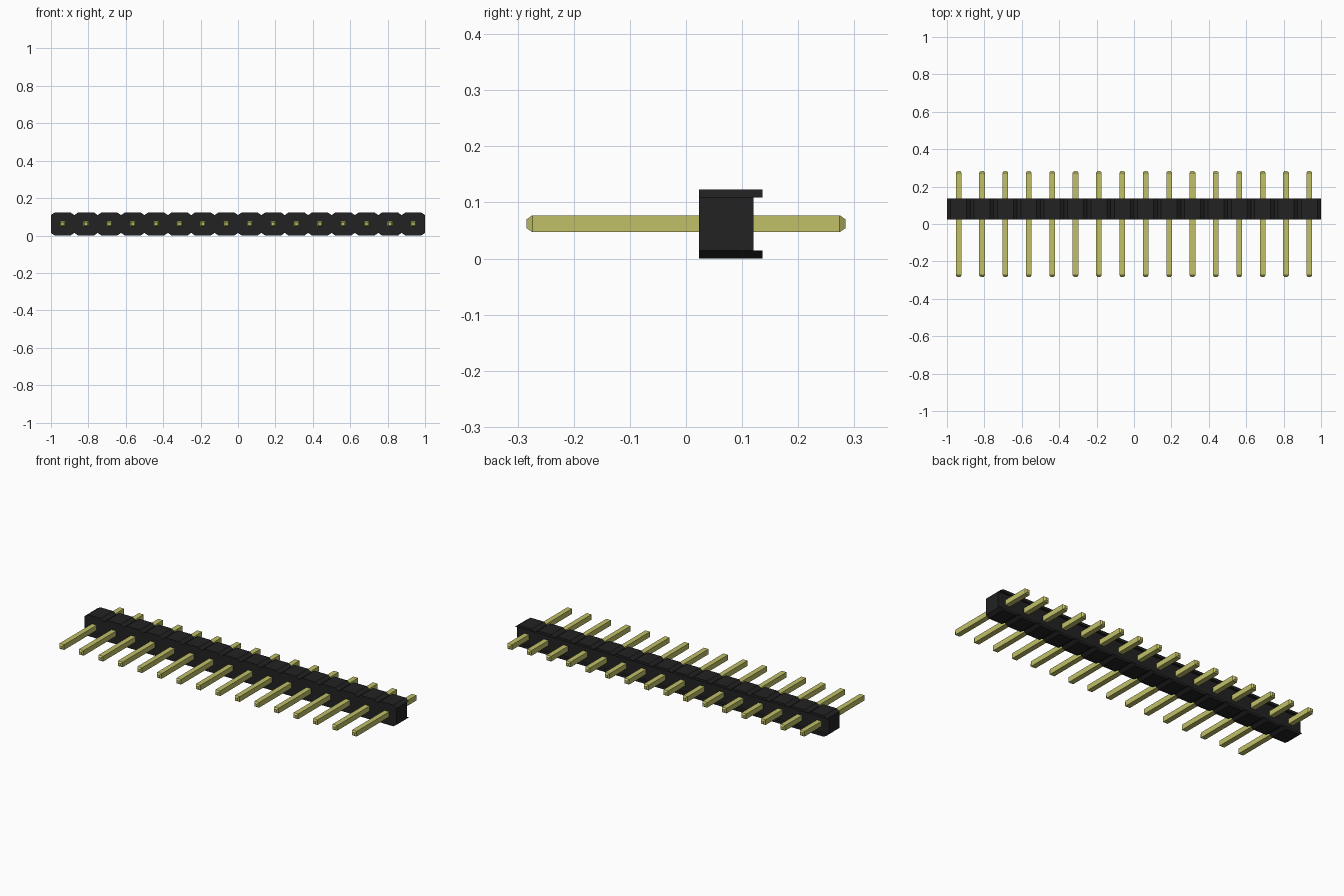
import bpy, bmesh
from mathutils import Vector

cube = bpy.data.objects.get("Cube")
if cube:
    bpy.data.objects.remove(cube, do_unlink=True)

COUNT, PITCH = 16, 0.125
HEIGHT, CH_X, CH_Z = 0.123, 0.02, 0.014
FRONT, BACK, LIP_BACK = 0.023, 0.12, 0.136
PIN_Z, PIN_HALF, TIP_HALF = 0.062, 0.015, 0.008
PIN_END, TAPER = 0.284, 0.01


def material(name, rgb):
    mat = bpy.data.materials.new(name)
    mat.use_nodes = True
    mat.diffuse_color = (*rgb, 1)
    mat.node_tree.nodes["Principled BSDF"].inputs["Base Color"].default_value = (*rgb, 1)
    return mat


def loft(bm, rings):
    """Skin a closed solid through matching rings of points."""
    loops = [[bm.verts.new(p) for p in ring] for ring in rings]
    n = len(loops[0])
    for a, b in zip(loops, loops[1:]):
        for i in range(n):
            j = (i + 1) % n
            bm.faces.new((a[i], a[j], b[j], b[i]))
    bm.faces.new(loops[0][::-1])
    bm.faces.new(loops[-1])


def extrude_y(bm, outline, y0, y1):
    loft(bm, [[Vector((x, y, z)) for x, z in outline] for y in (y0, y1)])


def finish(bm, name, mat):
    bmesh.ops.recalc_face_normals(bm, faces=bm.faces)
    mesh = bpy.data.meshes.new(name)
    bm.to_mesh(mesh)
    bm.free()
    mesh.materials.append(mat)
    obj = bpy.data.objects.new(name, mesh)
    bpy.context.collection.objects.link(obj)


black = material("black plastic", (0.016, 0.016, 0.016))
brass = material("pale brass", (0.53, 0.53, 0.14))
centres = [(i - (COUNT - 1) / 2) * PITCH for i in range(COUNT)]
half = PITCH / 2

# Housing: one outline along the whole row, notched between cells
top, bottom = [], []
for x in centres:
    corners = [(x - half, CH_Z), (x - half + CH_X, 0), (x + half - CH_X, 0)]
    bottom += corners
    top += [(px, HEIGHT - pz) for px, pz in corners]
end = centres[-1] + half
bottom.append((end, CH_Z))
top.append((end, HEIGHT - CH_Z))
bm = bmesh.new()
extrude_y(bm, bottom + top[::-1], FRONT, BACK)
finish(bm, "housing", black)

# Upper and lower rear lips, one chamfered strip per cell
for name, flip in (("lower_lips", False), ("upper_lips", True)):
    bm = bmesh.new()
    for x in centres:
        strip = [(x - half, CH_Z), (x - half + CH_X, 0), (x + half - CH_X, 0), (x + half, CH_Z)]
        if flip:
            strip = [(px, HEIGHT - pz) for px, pz in strip]
        extrude_y(bm, strip, BACK, LIP_BACK)
    finish(bm, name, black)

# Square pins with tapered tips
for i, x in enumerate(centres):
    bm = bmesh.new()
    rings = []
    for y, h in ((-PIN_END, TIP_HALF), (TAPER - PIN_END, PIN_HALF),
                 (PIN_END - TAPER, PIN_HALF), (PIN_END, TIP_HALF)):
        rings.append([Vector((x + sx * h, y, PIN_Z + sz * h))
                      for sx, sz in ((-1, -1), (1, -1), (1, 1), (-1, 1))])
    loft(bm, rings)
    finish(bm, f"pin_{i + 1}", brass)
